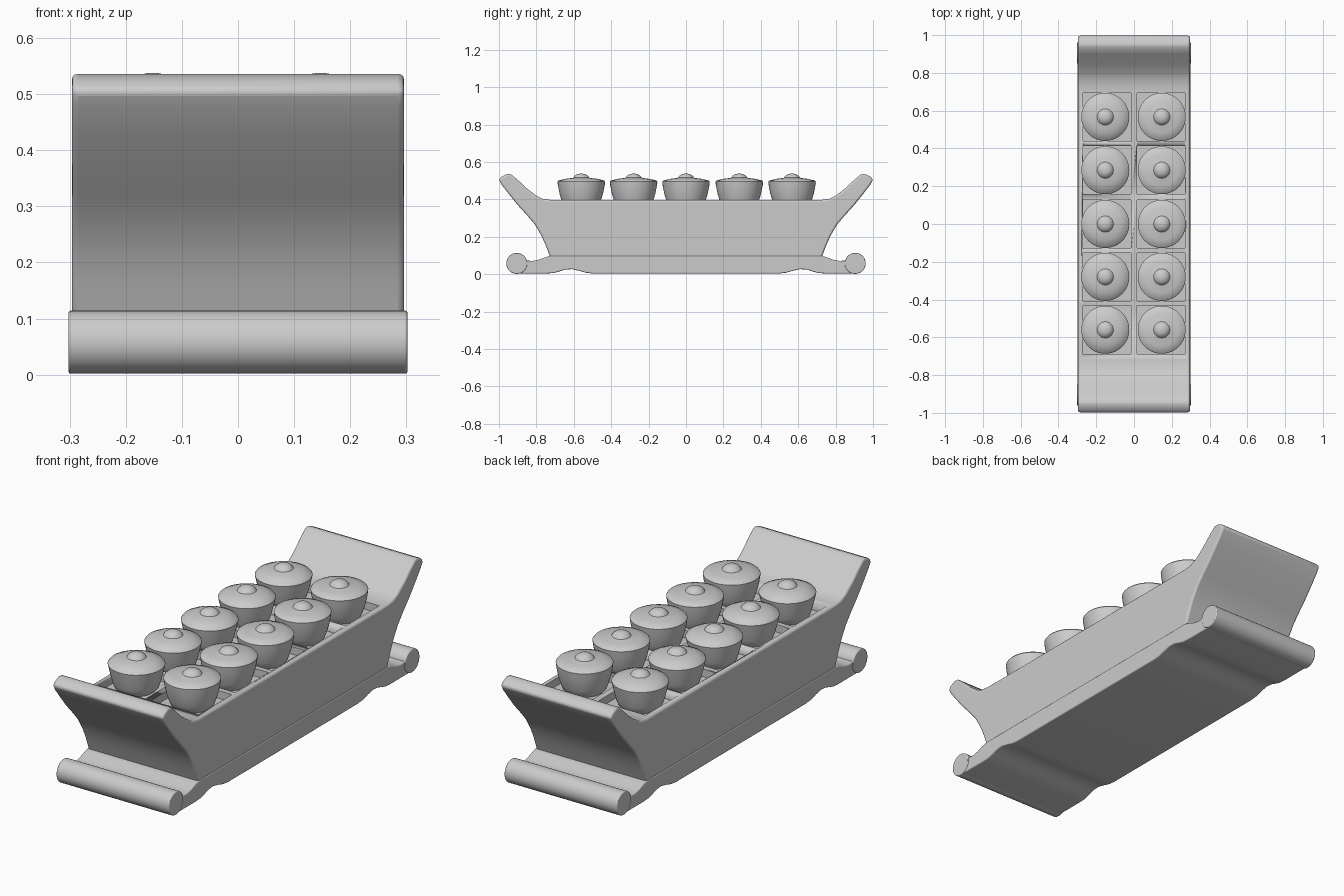
import bpy, bmesh, math
from mathutils import Matrix

if "Cube" in bpy.data.objects:
    bpy.data.objects.remove(bpy.data.objects["Cube"])


def finish(name, bm, angle=35):
    bmesh.ops.recalc_face_normals(bm, faces=bm.faces)
    me = bpy.data.meshes.new(name)
    bm.to_mesh(me)
    bm.free()
    ob = bpy.data.objects.new(name, me)
    bpy.context.collection.objects.link(ob)
    bpy.ops.object.select_all(action='DESELECT')
    ob.select_set(True)
    bpy.context.view_layer.objects.active = ob
    bpy.ops.object.shade_smooth_by_angle(angle=math.radians(angle))
    return ob


def prism(name, half_profile, hw):
    """Extrude a (y, z) half outline, mirrored in y, across the width."""
    pts = half_profile + [(-y, z) for y, z in reversed(half_profile)]
    bm = bmesh.new()
    face = bm.faces.new([bm.verts.new((-hw, y, z)) for y, z in pts])
    new = bmesh.ops.extrude_face_region(bm, geom=[face])['geom']
    bmesh.ops.translate(bm, vec=(2 * hw, 0, 0),
                        verts=[v for v in new if isinstance(v, bmesh.types.BMVert)])
    return finish(name, bm)


def bevel(ob, width):
    m = ob.modifiers.new('soft_edges', 'BEVEL')
    m.width, m.segments = width, 3
    m.limit_method, m.angle_limit = 'ANGLE', math.radians(50)


def lathe(name, profile, loc, steps=48):
    bm = bmesh.new()
    vs = [bm.verts.new((r, 0, z)) for r, z in profile]
    es = [bm.edges.new(p) for p in zip(vs, vs[1:])]
    bmesh.ops.spin(bm, geom=vs + es, axis=(0, 0, 1), cent=(0, 0, 0),
                   angle=math.tau, steps=steps)
    bmesh.ops.remove_doubles(bm, verts=bm.verts, dist=1e-5)
    ob = finish(name, bm, 40)
    ob.location = loc
    return ob


ROWS = [-0.56, -0.28, 0.0, 0.285, 0.567]

# flared tray body
tray = prism('tray_body', [
    (0.725, 0.088), (0.75, 0.155), (0.775, 0.21), (0.81, 0.268), (0.85, 0.315),
    (0.90, 0.37), (0.95, 0.432), (0.985, 0.478), (1.0, 0.505), (0.985, 0.522),
    (0.955, 0.536), (0.935, 0.534), (0.90, 0.505), (0.85, 0.458), (0.80, 0.42),
    (0.765, 0.403), (0.72, 0.397)], 0.296)
bevel(tray, 0.01)

# square pockets cut in the tray top
bm = bmesh.new()
for x in (-0.143, 0.143):
    for y in ROWS:
        bmesh.ops.create_cube(bm, size=1, matrix=Matrix.Translation((x, y, 0.41)) @
                              Matrix.Diagonal((0.255, 0.255, 0.1, 1)))
cutter = finish('pocket_cutter', bm)
cutter.hide_render = True
cutter.display_type = 'WIRE'
cut = tray.modifiers.new('pockets', 'BOOLEAN')
cut.object, cut.operation, cut.solver = cutter, 'DIFFERENCE', 'EXACT'

# base slab with waved underside
base = prism('base_slab', [
    (0.50, 0.004), (0.535, 0.008), (0.57, 0.018), (0.61, 0.027), (0.645, 0.025),
    (0.68, 0.014), (0.71, 0.006), (0.75, 0.004), (0.90, 0.004), (0.90, 0.09), (0.88, 0.082),
    (0.85, 0.073), (0.82, 0.071), (0.785, 0.078), (0.755, 0.09), (0.73, 0.097)], 0.298)
bevel(base, 0.005)

# rolled ends of the base
for side, y in (('front', -0.905), ('back', 0.905)):
    bm = bmesh.new()
    bmesh.ops.create_cone(bm, cap_ends=True, segments=48, radius1=0.056, radius2=0.056,
                          depth=0.604, matrix=Matrix.Translation((0, y, 0.058)) @
                          Matrix.Rotation(math.pi / 2, 4, 'Y'))
    bevel(finish(side + '_roll', bm), 0.004)

# lidded cups: the left column has sloping lids, the right column flatter ones
knob = [(0.043, 0.516), (0.036, 0.526), (0.024, 0.534), (0.012, 0.537), (0, 0.538)]
bowl = [(0, 0.362), (0.085, 0.362), (0.098, 0.375), (0.107, 0.40)]
sloped = bowl + [(0.117, 0.44), (0.125, 0.475), (0.127, 0.485), (0.122, 0.492),
                 (0.085, 0.509), (0.06, 0.513)] + knob
flat = bowl + [(0.116, 0.43), (0.123, 0.465), (0.127, 0.495), (0.122, 0.501),
               (0.085, 0.51), (0.055, 0.513)] + knob
for i, y in enumerate(ROWS):
    lathe(f'left_cup_{i + 1}', sloped, (-0.152, y, 0))
    lathe(f'right_cup_{i + 1}', flat, (0.147, y, 0))
